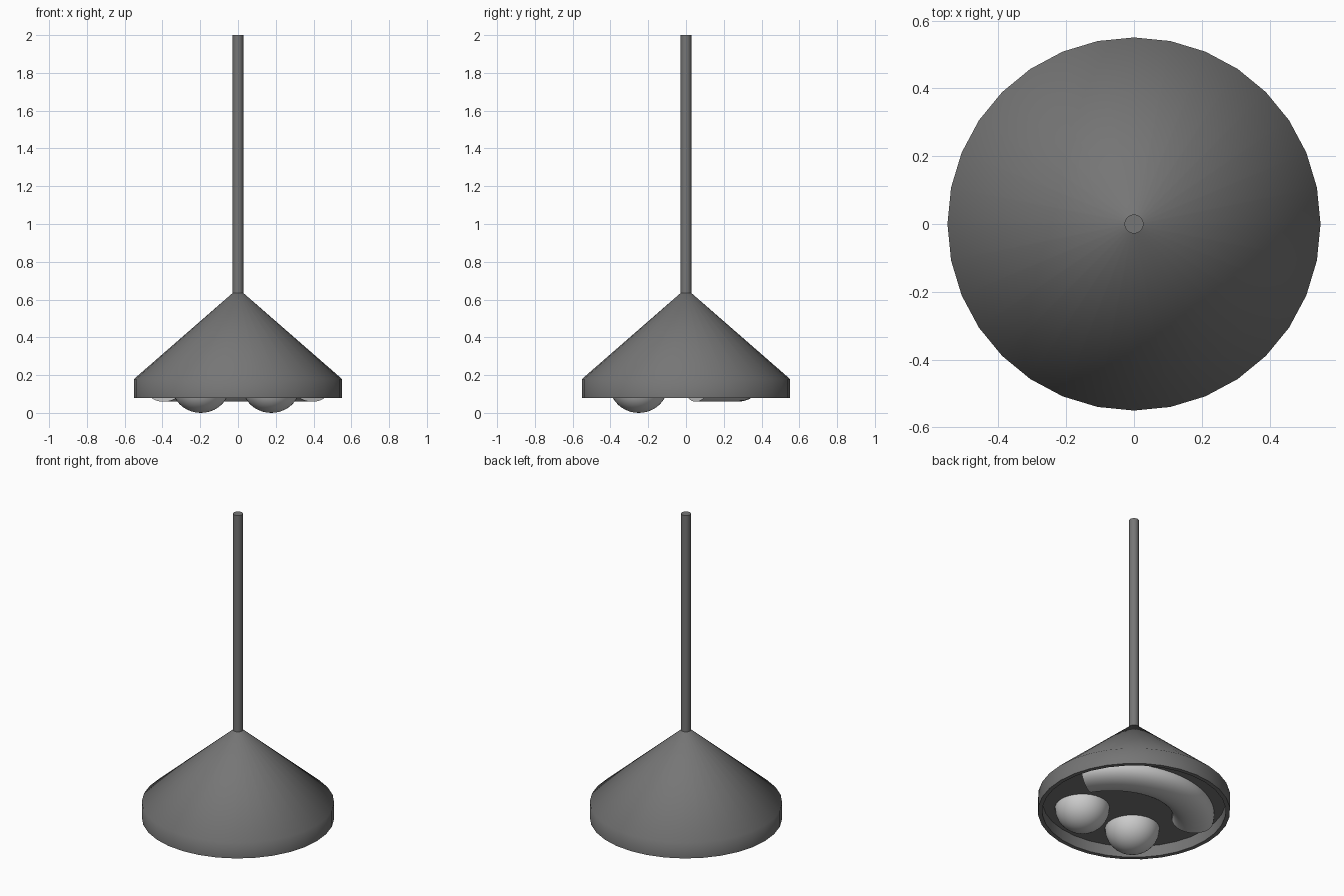
import bpy, bmesh, math

if "Cube" in bpy.data.objects:
    bpy.data.objects.remove(bpy.data.objects["Cube"])

PLATE_Z = 0.15

dark = bpy.data.materials.new("dark_metal")
dark.diffuse_color = (0.18, 0.18, 0.18, 1)
dark.use_nodes = True
dark.node_tree.nodes["Principled BSDF"].inputs["Base Color"].default_value = dark.diffuse_color


def finish(name, bm, material=None):
    bmesh.ops.remove_doubles(bm, verts=bm.verts, dist=1e-5)
    bmesh.ops.recalc_face_normals(bm, faces=bm.faces)
    mesh = bpy.data.meshes.new(name)
    bm.to_mesh(mesh)
    bm.free()
    if material:
        mesh.materials.append(material)
    obj = bpy.data.objects.new(name, mesh)
    bpy.context.collection.objects.link(obj)
    bpy.ops.object.select_all(action='DESELECT')
    bpy.context.view_layer.objects.active = obj
    obj.select_set(True)
    bpy.ops.object.shade_smooth_by_angle(angle=math.radians(60))
    return obj


def lathe(name, profile, center=(0, 0), sides=32, material=None):
    """Revolve (radius, z) points around a vertical axis."""
    bm = bmesh.new()
    verts = [bm.verts.new((r, 0, z)) for r, z in profile]
    edges = [bm.edges.new(pair) for pair in zip(verts, verts[1:])]
    bmesh.ops.spin(bm, geom=verts + edges, cent=(0, 0, 0), axis=(0, 0, 1),
                   angle=math.tau, steps=sides, use_merge=False)
    bmesh.ops.translate(bm, verts=bm.verts, vec=(*center, 0))
    return finish(name, bm, material)


# Hanging rod
lathe("hanging_rod", [(0, 0.63), (0.028, 0.63), (0.028, 2.0), (0, 2.0)],
      material=dark)

# Conical shade with a straight rim and a recessed plate underneath
lathe("lamp_shade", [(0, 0.635), (0.028, 0.635), (0.55, 0.18), (0.55, 0.08),
                     (0.525, 0.08), (0.525, PLATE_Z), (0, PLATE_Z)],
      material=dark)

# Half-dome bulbs (eyes)
dome = [(0.156 * math.sin(a), PLATE_Z * (1 - math.cos(a)))
        for a in (math.pi / 2 * i / 10 for i in range(11))]
for name, x in (("left_bulb", -0.197), ("right_bulb", 0.176)):
    lathe(name, dome + [(0, PLATE_Z)], (x, -0.25))

# Curved light tube (smile): half-ellipse section swept along an arc
ARC_R, ARC_Y, START, STEPS, PTS = 0.466, -0.198, math.radians(32.5), 32, 16
bm = bmesh.new()
rings = []
for i in range(STEPS + 1):
    t = START + (math.pi - 2 * START) * i / STEPS
    ring = []
    for j in range(PTS + 1):
        s = math.pi * j / PTS
        r = ARC_R + 0.12 * math.cos(s)
        ring.append(bm.verts.new((r * math.cos(t), ARC_Y + r * math.sin(t),
                                  PLATE_Z - 0.091 * abs(math.sin(s)) ** 0.9)))
    rings.append(ring)
for a, b in zip(rings, rings[1:]):
    for j in range(PTS + 1):
        k = (j + 1) % (PTS + 1)
        bm.faces.new((a[j], a[k], b[k], b[j]))
bm.faces.new(rings[0])
bm.faces.new(rings[-1])
finish("curved_light_tube", bm)
